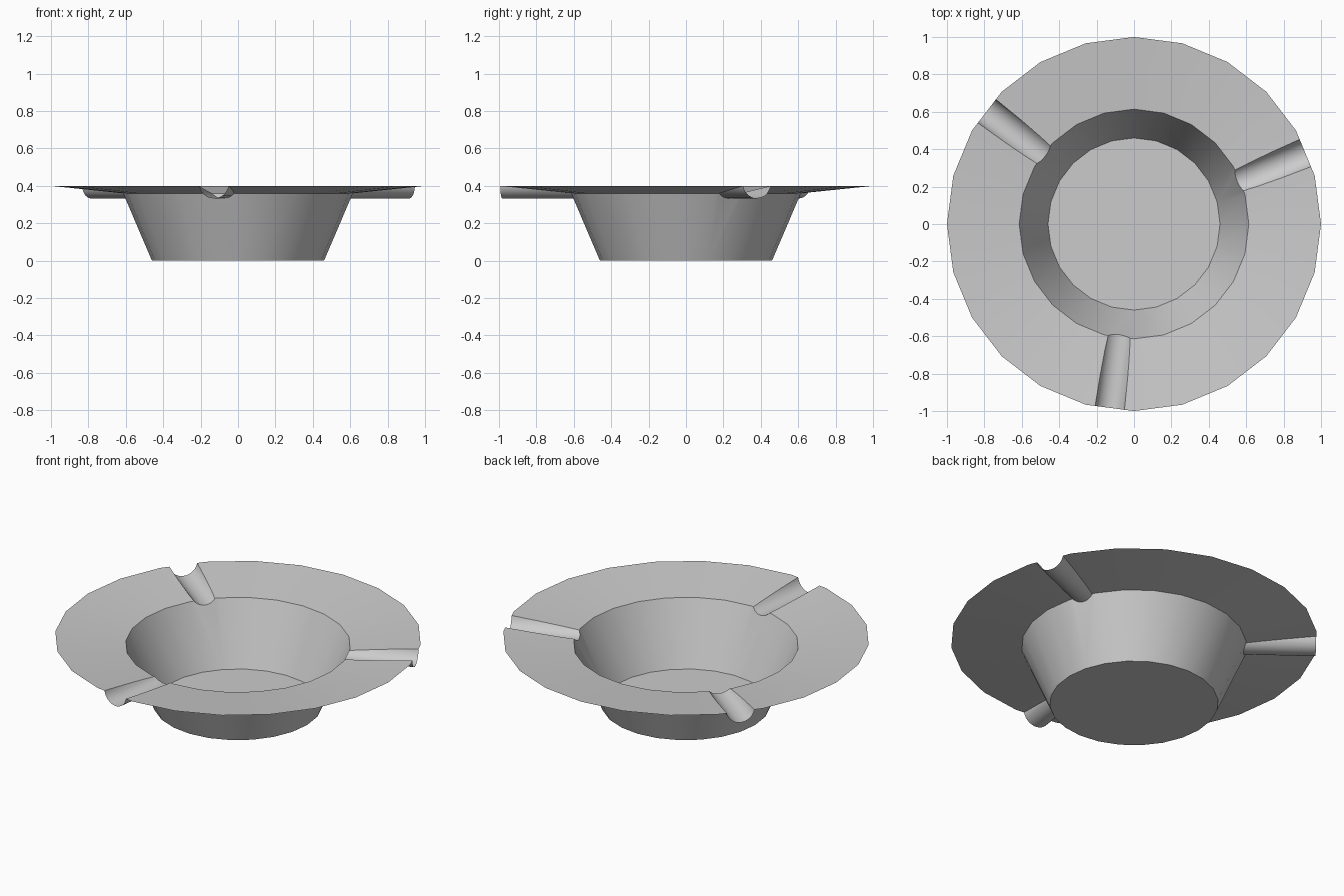
import bpy, bmesh
from math import cos, sin, pi, radians
from mathutils import Matrix, Vector

cube = bpy.data.objects.get("Cube")
if cube:
    bpy.data.objects.remove(cube)

SIDES = 24
STEP = 2 * pi / SIDES
RIM_Z = 0.4
TOP = 0.6  # temporary lid height, removed after the union
REST_ANGLES = [radians(22.5 + 120 * k) for k in range(3)]

grey = bpy.data.materials.new("plain grey")
grey.use_nodes = True
grey.diffuse_color = (0.6, 0.6, 0.6, 1)
grey.node_tree.nodes["Principled BSDF"].inputs["Base Color"].default_value = (0.6, 0.6, 0.6, 1)


def to_object(bm, name):
    bmesh.ops.recalc_face_normals(bm, faces=bm.faces)
    mesh = bpy.data.meshes.new(name)
    bm.to_mesh(mesh)
    bm.free()
    mesh.materials.append(grey)
    obj = bpy.data.objects.new(name, mesh)
    bpy.context.collection.objects.link(obj)
    return obj


# Lathed dish: base, sloping wall, wide rim, closed by a temporary lid
bm = bmesh.new()
profile = [(0.46, 0), (0.614, 0.36), (1, RIM_Z), (1, TOP)]
rings = [[bm.verts.new((r * cos(i * STEP), r * sin(i * STEP), z)) for i in range(SIDES)]
         for r, z in profile]
for low, high in zip(rings, rings[1:]):
    for i in range(SIDES):
        j = (i + 1) % SIDES
        bm.faces.new((low[i], low[j], high[j], high[i]))
bm.faces.new(rings[0])
bm.faces.new(rings[-1])
dish = to_object(bm, "ashtray_dish")

# Three round rests pressed radially into the rim
bpy.context.view_layer.objects.active = dish
dish.select_set(True)
for angle in REST_ANGLES:
    bm = bmesh.new()
    place = (Matrix.Rotation(angle, 4, 'Z') @ Matrix.Translation((0.75, 0, 0.413))
             @ Matrix.Rotation(pi / 2, 4, 'Y'))
    bmesh.ops.create_cone(bm, cap_ends=True, segments=32, radius1=0.08, radius2=0.08,
                          depth=0.8, matrix=place)
    rest = to_object(bm, "rest_former")
    rest.hide_render = True
    mod = dish.modifiers.new("rest", 'BOOLEAN')
    mod.operation = 'UNION'
    mod.solver = 'EXACT'
    mod.object = rest
    bpy.ops.object.modifier_apply(modifier=mod.name)
    bpy.data.objects.remove(rest)

# Trim the rests flush with the rim edge, then open the top to leave a thin pressed sheet
bm = bmesh.new()
bm.from_mesh(dish.data)
for angle in REST_ANGLES:
    outward = Vector((cos(angle), sin(angle), 0))
    bmesh.ops.bisect_plane(bm, geom=bm.verts[:] + bm.edges[:] + bm.faces[:], dist=0.00001,
                           plane_co=outward * cos(STEP / 2), plane_no=outward,
                           clear_outer=True)
lid = [f for f in bm.faces if f.calc_center_median().z > RIM_Z + 0.0001]
bmesh.ops.delete(bm, geom=lid, context='FACES')
bmesh.ops.reverse_faces(bm, faces=bm.faces)
bm.to_mesh(dish.data)
bm.free()
bpy.ops.object.shade_smooth_by_angle(angle=radians(30))
